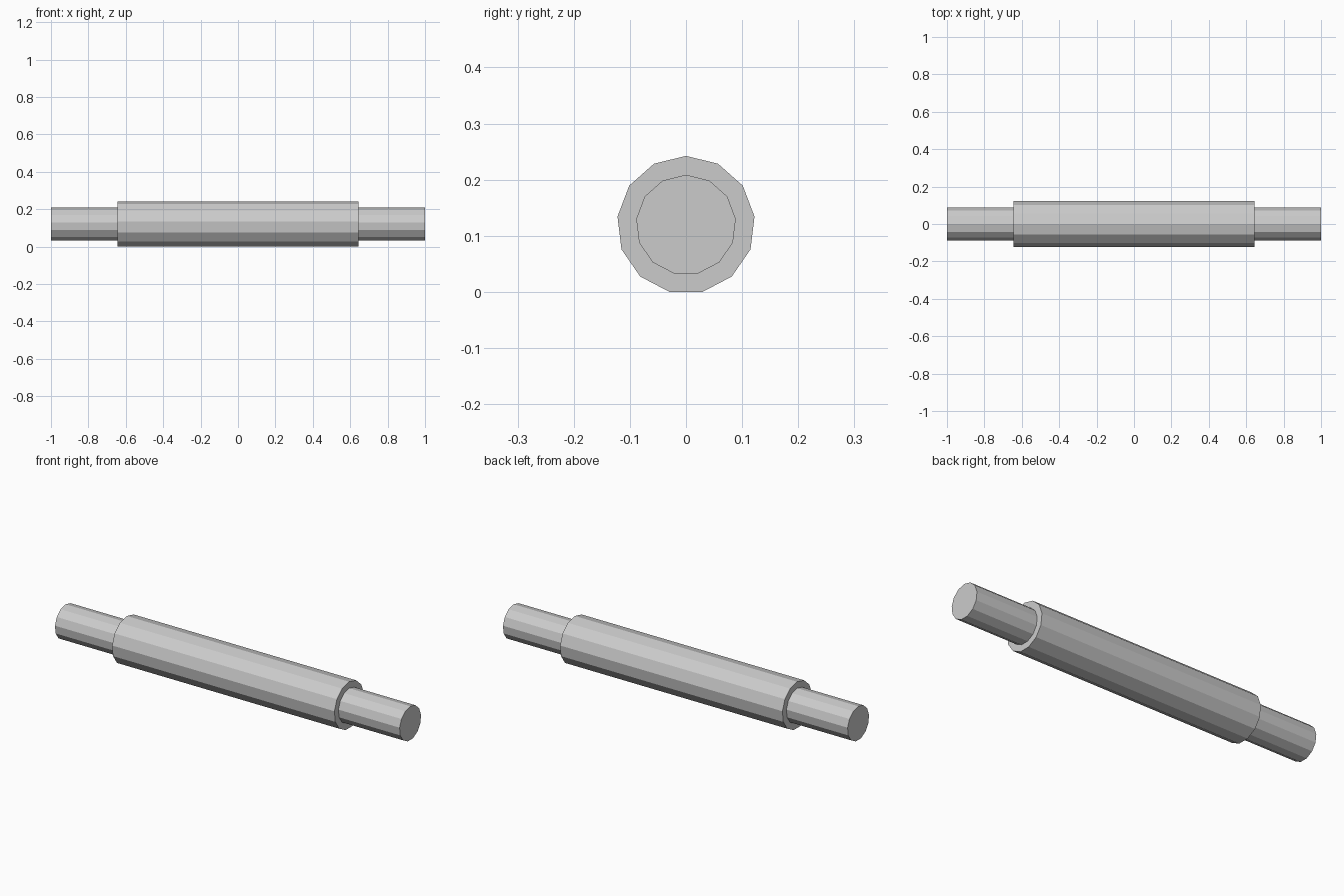
import bpy, bmesh
from math import sin, cos, tau

if "Cube" in bpy.data.objects:
    bpy.data.objects.remove(bpy.data.objects["Cube"])

SIDES = 13            # one corner points straight up, flat underneath
SLEEVE_R, SHAFT_R = 0.123, 0.0893
AXIS_Z = SLEEVE_R * cos(tau / SIDES / 2)

# Stepped profile along x: end stub, thick sleeve, end stub
profile = [(-1, SHAFT_R), (-0.645, SHAFT_R), (-0.645, SLEEVE_R),
           (0.645, SLEEVE_R), (0.645, SHAFT_R), (1, SHAFT_R)]


def ring(bm, x, r):
    return [bm.verts.new((x, r * sin(tau * i / SIDES), AXIS_Z + r * cos(tau * i / SIDES)))
            for i in range(SIDES)]


bm = bmesh.new()
rings = [ring(bm, x, r) for x, r in profile]

# Side walls and step faces
for a, b in zip(rings, rings[1:]):
    for i in range(SIDES):
        j = (i + 1) % SIDES
        bm.faces.new((a[i], a[j], b[j], b[i]))

# End caps
bm.faces.new(rings[0])
bm.faces.new(rings[-1])
bmesh.ops.recalc_face_normals(bm, faces=bm.faces)

mesh = bpy.data.meshes.new("stepped_shaft")
bm.to_mesh(mesh)
bm.free()
bpy.context.collection.objects.link(bpy.data.objects.new("stepped_shaft", mesh))
